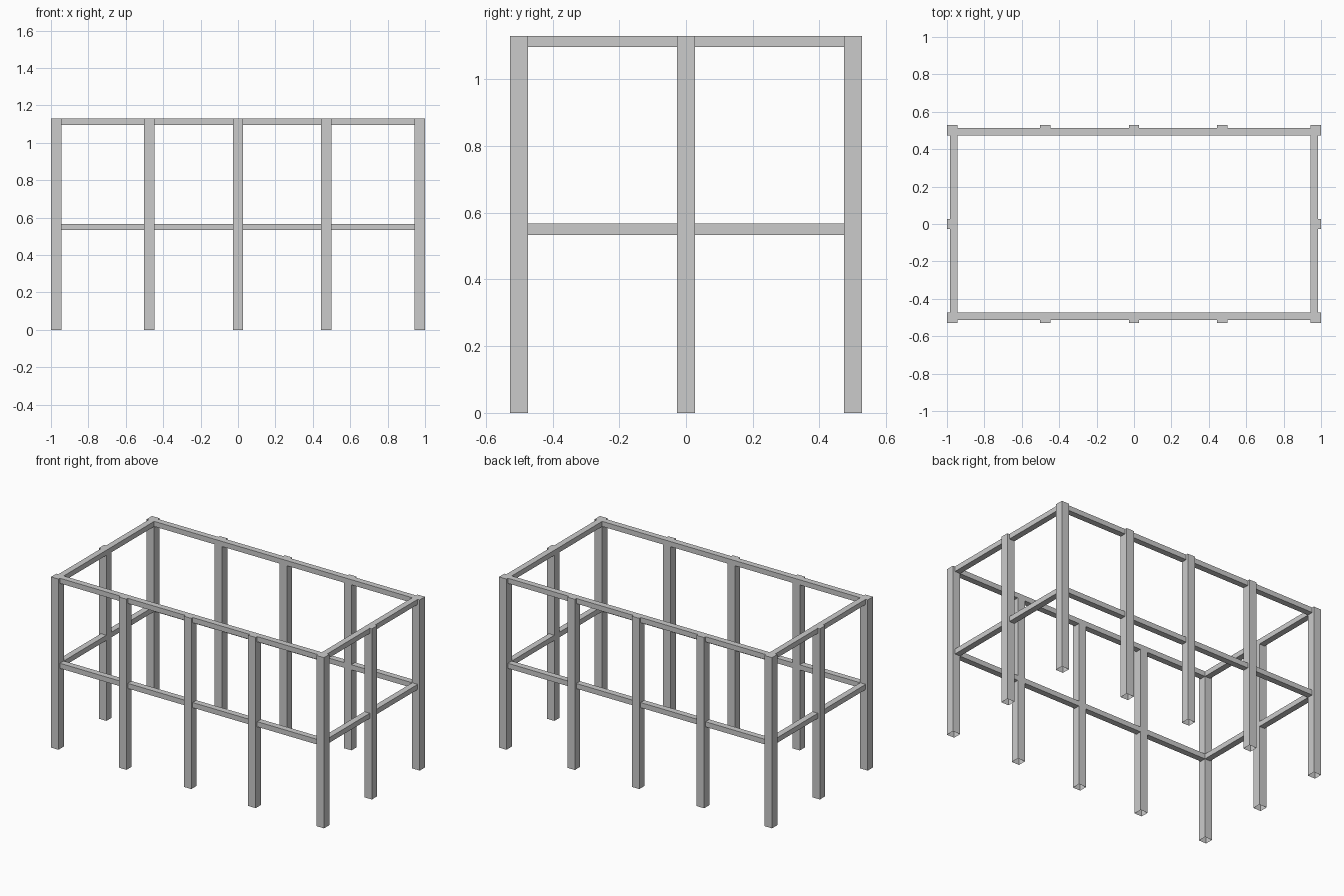
import bpy
import bmesh

if "Cube" in bpy.data.objects:
    bpy.data.objects.remove(bpy.data.objects["Cube"], do_unlink=True)

GREY = (0.6, 0.6, 0.6, 1)
metal = bpy.data.materials.new("plain grey")
metal.use_nodes = True
metal.diffuse_color = GREY
metal.node_tree.nodes["Principled BSDF"].inputs["Base Color"].default_value = GREY

TOP = 1.13          # height of the frame
OUT_X, OUT_Y = 1.0, 0.528
POST = 0.055        # post width
IN_X, IN_Y = OUT_X - POST, OUT_Y - POST
RAIL = 0.04         # rail depth
RAIL_H = 0.034      # rail height


def beam(name, x, y, z, drop=0, open_bottom=False):
    """Box between ranges; the top edge furthest from y = 0 is lowered by drop."""
    bm = bmesh.new()
    bmesh.ops.create_cube(bm, size=1)
    for v in bm.verts:
        upper = v.co.z > 0
        v.co = [r[0] if c < 0 else r[1] for c, r in zip(v.co, (x, y, z))]
        if upper and abs(v.co.y) == max(abs(y[0]), abs(y[1])):
            v.co.z -= drop
    bm.normal_update()
    if open_bottom:
        base = [f for f in bm.faces if f.normal.z < -0.9]
        bmesh.ops.delete(bm, geom=base, context='FACES')
    mesh = bpy.data.meshes.new(name)
    bm.to_mesh(mesh)
    bm.free()
    mesh.materials.append(metal)
    obj = bpy.data.objects.new(name, mesh)
    bpy.context.collection.objects.link(obj)


def span(side, inner, outer):
    return tuple(sorted((side * inner, side * outer)))


for side, long_name, short_name in ((-1, "front", "right"), (1, "back", "left")):
    # posts along the long side, with tops sloping outward
    y_post = span(side, IN_Y, OUT_Y)
    for i, x in enumerate((-0.9725, -0.475, 0, 0.472, 0.9725)):
        corner = i in (0, 4)
        beam(f"{long_name}_post_{i + 1}", (x - POST / 2, x + POST / 2), y_post,
             (0, TOP), 0.042 if corner else 0.035, True)

    # middle post of the short side
    beam(f"{short_name}_post", span(side, IN_X, OUT_X), (-POST / 2, POST / 2),
         (0, TOP), 0, True)

    # long rails: the upper one slopes with the post tops
    y_rail = span(side, IN_Y, IN_Y + RAIL)
    beam(f"{long_name}_top_rail", (-IN_X, IN_X), y_rail, (TOP - RAIL_H, TOP), 0.026)
    beam(f"{long_name}_middle_rail", (-IN_X, IN_X), y_rail, (0.533, 0.533 + RAIL_H))

    # short rails
    x_rail = span(side, IN_X, IN_X + RAIL)
    for level, z in (("top", TOP - RAIL_H), ("middle", 0.533)):
        beam(f"{short_name}_{level}_rail", x_rail, (-IN_Y, IN_Y), (z, z + RAIL_H))
